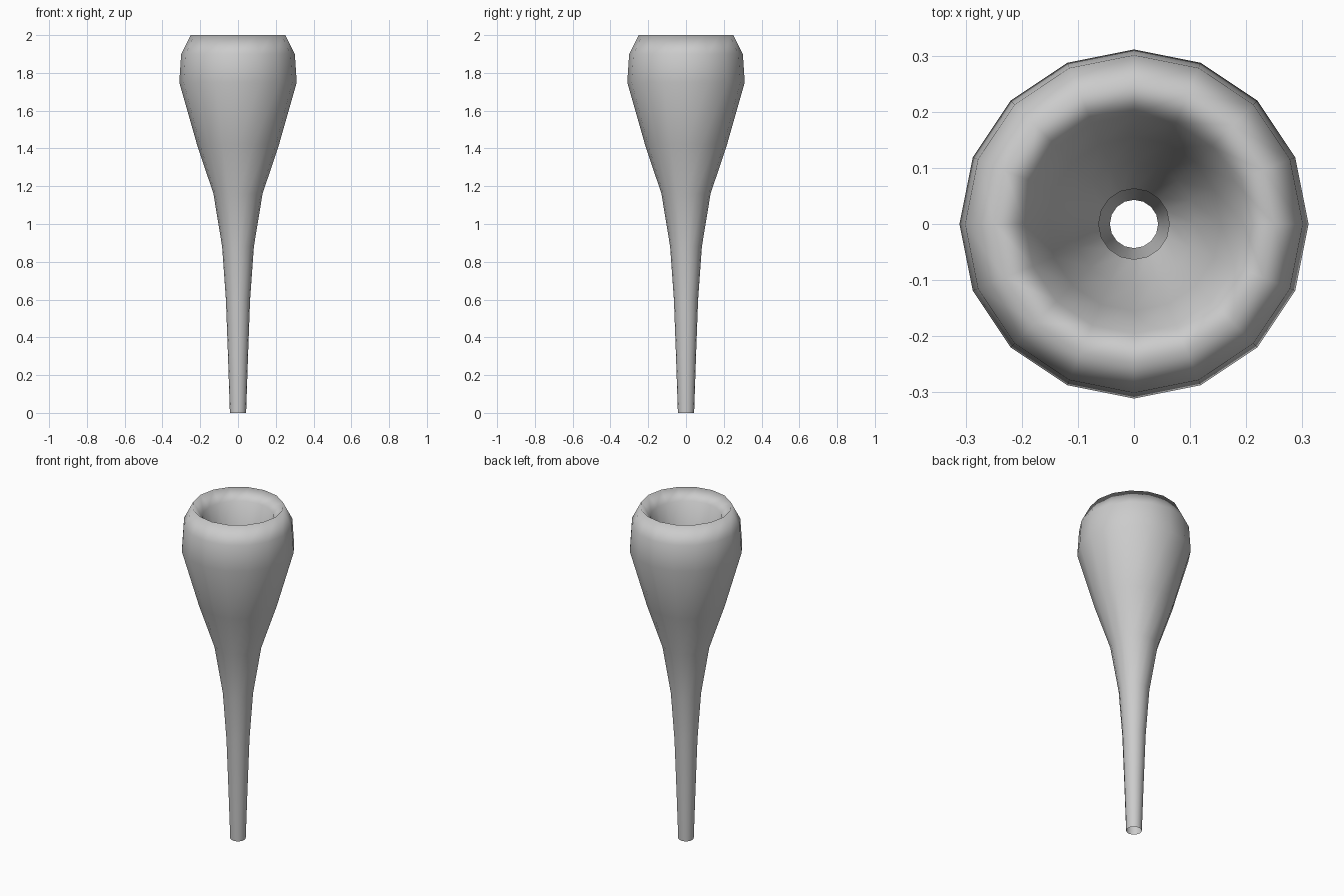
import bpy, bmesh, math

if "Cube" in bpy.data.objects:
    bpy.data.objects.remove(bpy.data.objects["Cube"])

SIDES = 16

# Radius / height profile: stem foot, up the outside, over the lip, down the funnel
PROFILE = [
    (0.043, 0.0), (0.053, 0.3), (0.064, 0.6), (0.084, 0.88), (0.13, 1.16),
    (0.217, 1.42), (0.311, 1.75), (0.301, 1.90), (0.25, 2.0),
    (0.195, 1.94), (0.155, 1.80), (0.11, 1.65), (0.063, 1.53),
]


def lathe(name, profile, sides):
    bm = bmesh.new()
    rings = []
    for r, z in profile:
        rings.append([bm.verts.new((r * math.cos(2 * math.pi * i / sides),
                                    r * math.sin(2 * math.pi * i / sides), z))
                      for i in range(sides)])
    for low, high in zip(rings, rings[1:]):
        for i in range(sides):
            j = (i + 1) % sides
            bm.faces.new((low[i], low[j], high[j], high[i])).smooth = True
    mesh = bpy.data.meshes.new(name)
    bm.to_mesh(mesh)
    bm.free()
    obj = bpy.data.objects.new(name, mesh)
    bpy.context.collection.objects.link(obj)
    return obj


# Slender open stem swelling into a hollow funnel head
lathe("funnel_vase", PROFILE, SIDES)
